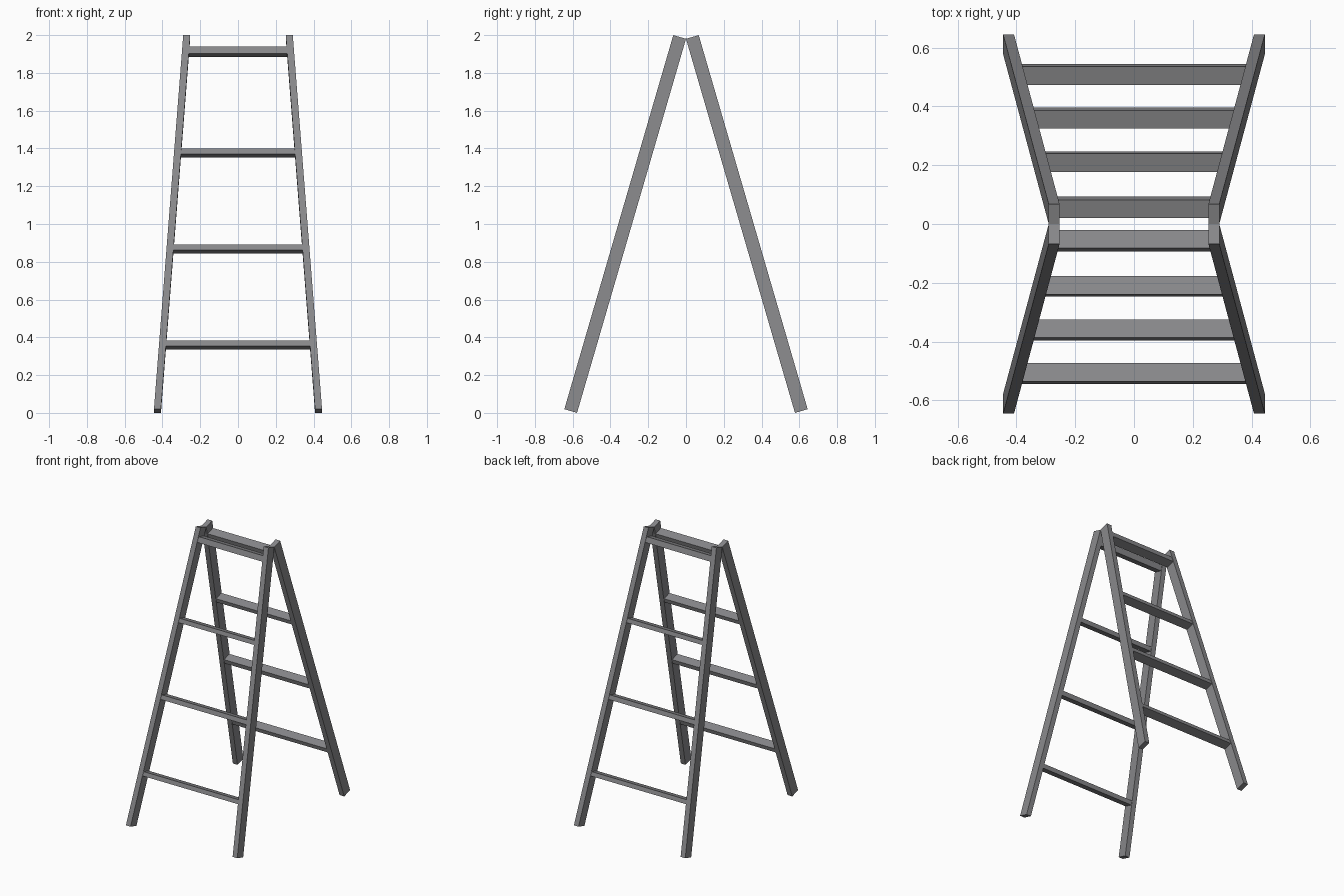
import bpy
import bmesh
from mathutils import Vector

if "Cube" in bpy.data.objects:
    bpy.data.objects.remove(bpy.data.objects["Cube"])

mat = bpy.data.materials.new("grey metal")
mat.diffuse_color = (0.25, 0.25, 0.26, 1.0)
mat.use_nodes = True
mat.node_tree.nodes["Principled BSDF"].inputs["Base Color"].default_value = mat.diffuse_color

# Ladder side centre line in the y-z plane (front half, y negative)
FOOT = Vector((-0.6105, 0.0098))
HEAD = Vector((-0.0336, 1.9902))
AXIS = (HEAD - FOOT).normalized()
PERP = Vector((AXIS.y, -AXIS.x))
HALF_RAIL = 0.0185
X_FOOT, X_HEAD = 0.4265, 0.2715


def hull_box(name, points):
    """Closed box from its eight corners."""
    bm = bmesh.new()
    for p in points:
        bm.verts.new(p)
    bmesh.ops.convex_hull(bm, input=bm.verts[:])
    bmesh.ops.dissolve_limit(bm, angle_limit=0.01, verts=bm.verts[:], edges=bm.edges[:])
    bmesh.ops.recalc_face_normals(bm, faces=bm.faces[:])
    me = bpy.data.meshes.new(name)
    bm.to_mesh(me)
    bm.free()
    me.materials.append(mat)
    ob = bpy.data.objects.new(name, me)
    bpy.context.collection.objects.link(ob)


def rail_x(z):
    return X_FOOT + (X_HEAD - X_FOOT) * (z - FOOT.y) / (HEAD.y - FOOT.y)


for side, fy in (("front", 1), ("back", -1)):
    # Slanted rails, square cut at both ends
    for hand, sx in (("left", -1), ("right", 1)):
        pts = []
        for c, x in ((FOOT, X_FOOT), (HEAD, X_HEAD)):
            for s in (-1, 1):
                q = c + PERP * 0.035 * s
                for dx in (-HALF_RAIL, HALF_RAIL):
                    pts.append((sx * (x + dx), fy * q.x, q.y))
        hull_box(f"{side}_{hand}_rail", pts)

    # Flat rungs square to the rails, ends let into them
    for i, (z, t) in enumerate(((0.36, 0.03), (0.868, 0.032), (1.376, 0.03), (1.912, 0.04))):
        c = FOOT + AXIS * ((z - FOOT.y) / AXIS.y)
        pts = []
        for a in (-t / 2, t / 2):
            for b in (-0.032, 0.032):
                q = c + AXIS * a + PERP * b
                for sx in (-1, 1):
                    pts.append((sx * (rail_x(q.y) - 0.008), fy * q.x, q.y))
        hull_box(f"{side}_rung_{i + 1}", pts)
